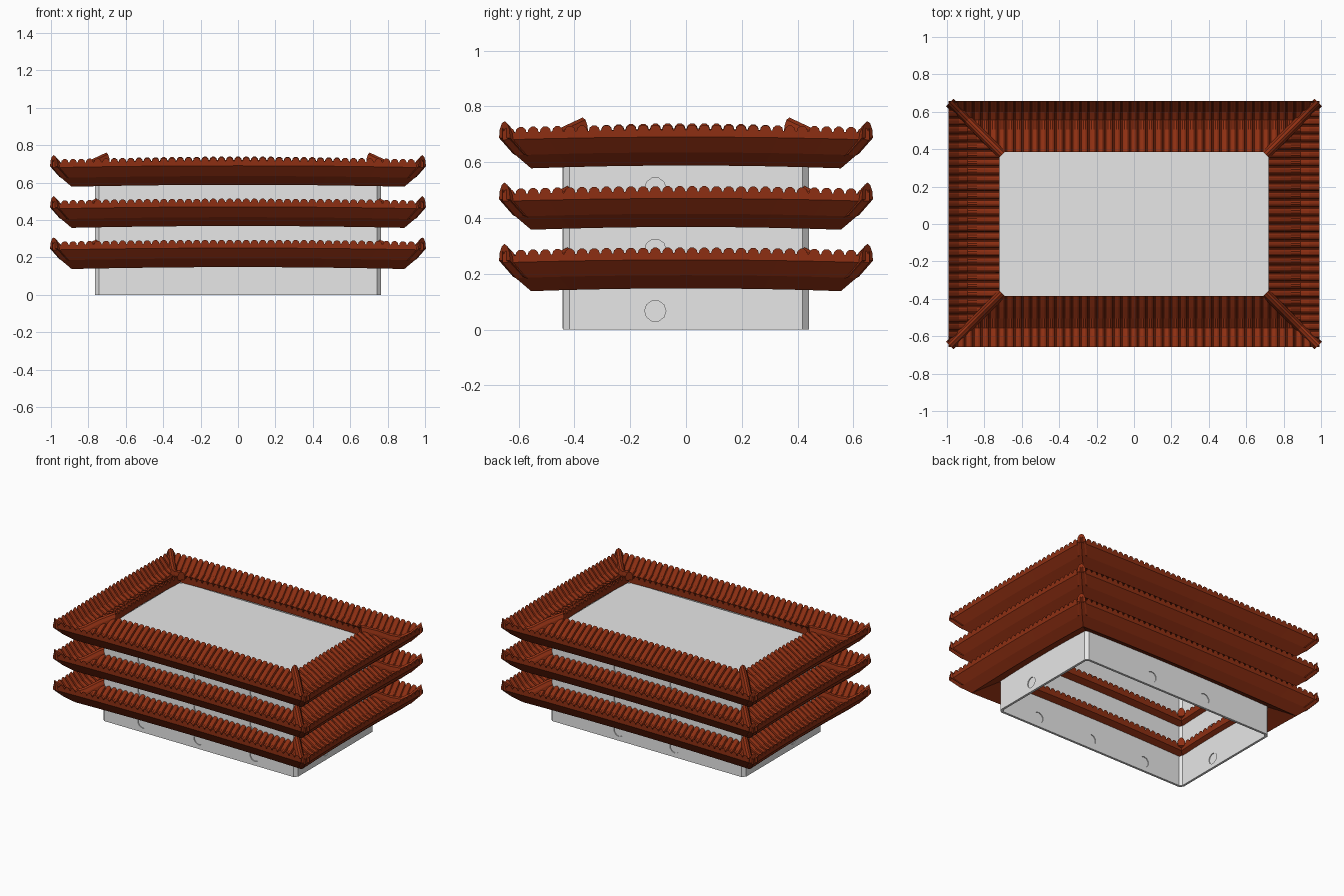
import bpy, bmesh
from math import sin, cos, pi, radians
from mathutils import Vector, Matrix

if "Cube" in bpy.data.objects:
    bpy.data.objects.remove(bpy.data.objects["Cube"])

IX, IY = 0.72, 0.385        # inner half sizes of a roof ring
DEPTH = 0.272               # inner rim to eave
STEP, TIERS = 0.22, 3
WX, WY, WTOP = 0.765, 0.44, 0.66
THICK, CHAMFER = 0.016, 0.022

# Roof section as (distance from inner rim, height): a sagging, upturned shell
TOP = [(0, .27), (.06, .235), (.12, .195), (.17, .175), (.215, .2), (.25, .24), (DEPTH, .265)]
UNDER = [(DEPTH, .24), (.225, .185), (.17, .138), (.055, .205), (0, .235)]


def material(name, color):
    m = bpy.data.materials.new(name)
    m.use_nodes = True
    m.diffuse_color = (*color, 1)
    m.node_tree.nodes["Principled BSDF"].inputs["Base Color"].default_value = (*color, 1)
    return m


RED = material("red clay", (.27, .028, .006))
GREY = material("pale plaster", (.8, .8, .8))


def finish(bm, name, mat):
    bmesh.ops.recalc_face_normals(bm, faces=bm.faces)
    me = bpy.data.meshes.new(name)
    bm.to_mesh(me)
    bm.free()
    me.materials.append(mat)
    ob = bpy.data.objects.new(name, me)
    bpy.context.collection.objects.link(ob)
    return ob


def top_height(d):
    for (d0, z0), (d1, z1) in zip(TOP, TOP[1:]):
        if d <= d1:
            return z0 + (z1 - z0) * max(0, d - d0) / (d1 - d0)
    return TOP[-1][1]


def place(side, u, d, z):
    """Point on a roof side: u along it, d outward from the inner rim."""
    half, out = ((IX, IY) if side % 2 == 0 else (IY, IX))
    lift = .01 * (1 - min(1, abs(u) / (half + d)) ** 2)
    return Matrix.Rotation(side * pi / 2, 3, 'Z') @ Vector((u, -(out + d), z + lift))


def skin(bm, rings, closed):
    """Bridge rings of vertices; close the loop or cap both ends."""
    rows = [[bm.verts.new(p) for p in r] for r in rings]
    n = len(rows[0])
    for a, b in zip(rows, rows[1:] + (rows[:1] if closed else [])):
        for i in range(n):
            j = (i + 1) % n
            bm.faces.new((a[i], a[j], b[j], b[i]))
    if not closed:
        bm.faces.new(rows[0])
        bm.faces.new(rows[-1])


def half_round(path, across, radius, height, steps):
    """Half-round rings standing on a path."""
    return [[p + across * radius * cos(pi * i / steps) + Vector((0, 0, height * sin(pi * i / steps)))
             for i in range(steps + 1)] for p in path]


# Roof shell
def roof_shell():
    bm = bmesh.new()
    rings = []
    for side in range(4):
        half = IX if side % 2 == 0 else IY
        for i in range(8):
            s = -1 + i / 4
            rings.append([place(side, s * (half + d), d, z) for d, z in TOP + UNDER])
    skin(bm, rings, True)
    return finish(bm, "roof_shell", RED)


# Rows of half-round tiles, cut short at the hips
def roof_tiles():
    bm = bmesh.new()
    for side in range(4):
        half = IX if side % 2 == 0 else IY
        length = half + DEPTH
        count = round(2 * length / .044)
        pitch = 2 * length / count
        across = Matrix.Rotation(side * pi / 2, 3, 'Z') @ Vector((1, 0, 0))
        for i in range(count):
            u = -length + (i + .5) * pitch
            start = max(0, abs(u) - half)
            ds = [start] + [d for d, _ in TOP if d > start + .004]
            if len(ds) < 2:
                continue
            path = [place(side, u, d, top_height(d) - .002) for d in ds]
            skin(bm, half_round(path, across, pitch * .46, .022, 5), False)
    return finish(bm, "roof_tiles", RED)


# Hip ridges with raised ends
def hip_ridges():
    bm = bmesh.new()
    for sx in (-1, 1):
        for sy in (-1, 1):
            across = Vector((sx, -sy, 0)).normalized()
            ds = [-.015] + [d for d, _ in TOP[1:-1]] + [.265]
            path = [Vector((sx * (IX + d), sy * (IY + d), top_height(d) - .01)) for d in ds]
            skin(bm, half_round(path, across, .028, .06, 6), False)
    return finish(bm, "hip_ridges", RED)


def stack(ob):
    """Repeat a roof part on every tier."""
    for k in range(1, TIERS):
        copy = ob.copy()
        copy.location.z = k * STEP
        bpy.context.collection.objects.link(copy)


for part in (roof_shell(), roof_tiles(), hip_ridges()):
    stack(part)


def outline(hx, hy, c, z):
    """Rectangle with cut corners."""
    return [Vector((x, y, z)) for x, y in (
        (hx - c, -hy), (hx, -hy + c), (hx, hy - c), (hx - c, hy),
        (-hx + c, hy), (-hx, hy - c), (-hx, -hy + c), (-hx + c, -hy))]


# Walls: an open tube with cut corners
bm = bmesh.new()
inner = (WX - THICK, WY - THICK, CHAMFER - THICK * .4)
skin(bm, [outline(WX, WY, CHAMFER, 0), outline(WX, WY, CHAMFER, WTOP),
          outline(*inner, WTOP), outline(*inner, 0)], True)
walls = finish(bm, "walls", GREY)

# Deck inside the top roof
bm = bmesh.new()
skin(bm, [outline(IX + .012, IY + .012, .03, z) for z in (WTOP, WTOP + .012)], False)
finish(bm, "deck", GREY)


# Round windows: three in front, two behind, one at each end
def round_plugs(name, depth, radius):
    bm = bmesh.new()
    mid_x, mid_y = WX - THICK / 2, WY - THICK / 2
    spots = [(x, -mid_y, 'X') for x in (-.44, 0, .44)]
    spots += [(x, mid_y, 'X') for x in (-.22, .22)]
    spots += [(x, -.11, 'Y') for x in (-mid_x, mid_x)]
    for k in range(TIERS):
        for x, y, axis in spots:
            m = Matrix.Translation((x, y, .067 + k * STEP)) @ Matrix.Rotation(radians(90), 4, axis)
            bmesh.ops.create_cone(bm, cap_ends=True, segments=10, radius1=radius,
                                  radius2=radius, depth=depth, matrix=m)
    return finish(bm, name, GREY)


cutter = round_plugs("window_cutter", .06, .038)
cutter.hide_render = True
cut = walls.modifiers.new("windows", 'BOOLEAN')
cut.operation, cut.solver, cut.object = 'DIFFERENCE', 'EXACT', cutter
bpy.context.view_layer.objects.active = walls
bpy.ops.object.modifier_apply(modifier=cut.name)
bpy.data.objects.remove(cutter)
round_plugs("window_panes", .005, .0385)

# Narrow joint strip on the front wall
bm = bmesh.new()
bmesh.ops.create_cube(bm, size=1, matrix=Matrix.Translation((-.335, -WY, WTOP / 2))
                      @ Matrix.Diagonal((.005, .004, WTOP - .01, 1)))
finish(bm, "wall_joint", GREY)
